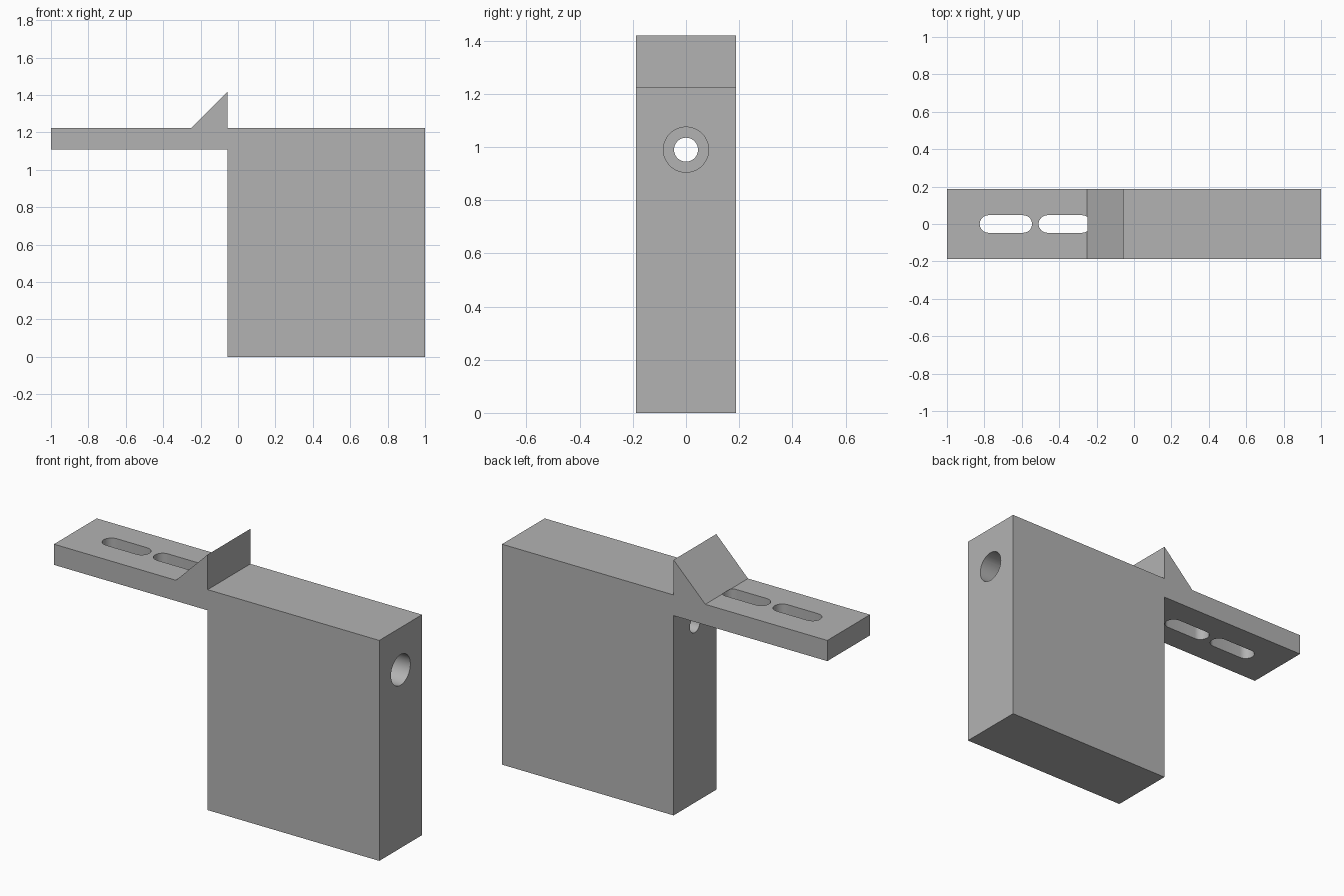
import bpy, bmesh, math
from mathutils import Matrix, Vector

cube = bpy.data.objects.get("Cube")
if cube:
    bpy.data.objects.remove(cube, do_unlink=True)

HALF_Y = 0.1875
ARM_LOW, ARM_TOP = 1.11, 1.225
BLOCK_X = -0.055
BORE_Z = 0.99

grey = bpy.data.materials.new("plain grey")
grey.use_nodes = True
colour = (0.45, 0.45, 0.45, 1)
grey.diffuse_color = colour
grey.node_tree.nodes["Principled BSDF"].inputs["Base Color"].default_value = colour


def prism(name, outline, depth):
    """Extrude a closed list of 3D points along a vector."""
    bm = bmesh.new()
    face = bm.faces.new([bm.verts.new(p) for p in outline])
    new = bmesh.ops.extrude_face_region(bm, geom=[face])["geom"]
    verts = [v for v in new if isinstance(v, bmesh.types.BMVert)]
    bmesh.ops.translate(bm, verts=verts, vec=Vector(depth))
    bmesh.ops.recalc_face_normals(bm, faces=bm.faces)
    mesh = bpy.data.meshes.new(name)
    bm.to_mesh(mesh)
    bm.free()
    mesh.materials.append(grey)
    obj = bpy.data.objects.new(name, mesh)
    bpy.context.collection.objects.link(obj)
    return obj


def slot(name, x0, x1, r):
    """Round-ended slot through the arm."""
    points = []
    for cx, start in ((x1 - r, -90), (x0 + r, 90)):
        for i in range(17):
            a = math.radians(start + 180 * i / 16)
            points.append((cx + r * math.cos(a), r * math.sin(a), ARM_LOW - 0.1))
    return prism(name, points, (0, 0, ARM_TOP - ARM_LOW + 0.1005))


def bore(name, r, x0, x1):
    """Round hole along x."""
    ring = [2 * math.pi * i / 48 for i in range(48)]
    points = [(x0, r * math.cos(a), BORE_Z + r * math.sin(a)) for a in ring]
    return prism(name, points, (x1 - x0, 0, 0))


# Block, arm and wedge stop share one side profile
profile = [(BLOCK_X, 0), (1, 0), (1, ARM_TOP), (BLOCK_X, ARM_TOP), (BLOCK_X, 1.42),
           (-0.25, ARM_TOP), (-1, ARM_TOP), (-1, ARM_LOW), (BLOCK_X, ARM_LOW)]
body = prism("bracket_body", [(x, -HALF_Y, z) for x, z in profile], (0, 2 * HALF_Y, 0))

# Two arm slots and a counterbored hole
cutters = [slot("outer_slot_cutter", -0.825, -0.545, 0.047),
           slot("inner_slot_cutter", -0.51, -0.23, 0.047),
           bore("through_hole_cutter", 0.045, -0.2, 1.2),
           bore("counterbore_cutter", 0.085, 0.14, 1.1)]
for cutter in cutters:
    mod = body.modifiers.new(cutter.name, 'BOOLEAN')
    mod.operation = 'DIFFERENCE'
    mod.solver = 'EXACT'
    mod.object = cutter
    cutter.hide_render = True
    cutter.hide_viewport = True

# Smooth round walls, crisp edges
bpy.ops.object.select_all(action='DESELECT')
body.select_set(True)
bpy.context.view_layer.objects.active = body
for cutter in cutters:
    bpy.ops.object.modifier_apply(modifier=cutter.name)
    bpy.data.objects.remove(cutter, do_unlink=True)
bpy.ops.object.shade_smooth_by_angle(angle=math.radians(30))
